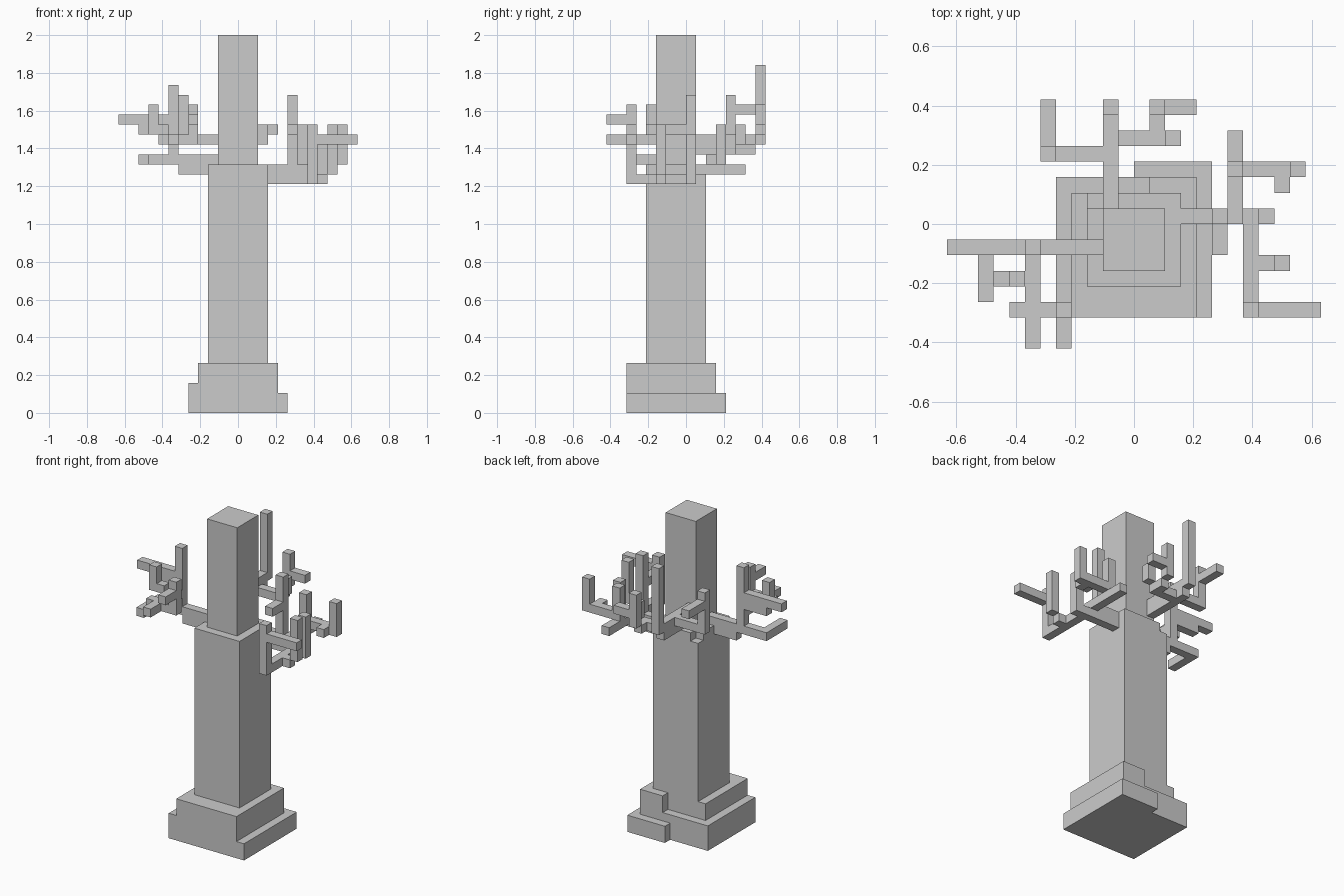
import bpy, bmesh
from mathutils import Vector

if "Cube" in bpy.data.objects:
    bpy.data.objects.remove(bpy.data.objects["Cube"])

U = 2 / 38  # one voxel


def slab(xs, ys, zs):
    return {(x, y, z) for x in range(*xs) for y in range(*ys) for z in range(*zs)}


class Twig:
    """A growing tip, one voxel thick. go() extends it and returns the new tip."""

    def __init__(self, cells, x, y, z):
        self.cells, self.pos = cells, Vector((x, y, z))
        cells.add((x, y, z))

    def go(self, x=0, y=0, z=0):
        steps = max(abs(x), abs(y), abs(z))
        tip = self
        for _ in range(steps):
            tip = Twig(self.cells, *(round(c) for c in tip.pos + Vector((x, y, z)) / steps))
        return tip


# Stepped foot and the two trunk blocks
base = slab((-5, 5), (-6, 3), (0, 2)) | slab((0, 5), (3, 4), (0, 2))
base |= slab((-5, 4), (-6, 3), (2, 3))
base |= slab((-4, 4), (-6, 2), (3, 5)) | slab((1, 4), (2, 3), (3, 5))
trunk = slab((-3, 3), (-4, 2), (5, 25)) - {(-3, 1, 24)}
upper_trunk = slab((-2, 2), (-3, 1), (25, 38))

# Back branch: main limb with tall tip
back_branch = set()
low = Twig(back_branch, -2, 1, 26)
low.go(y=5)
limb = low.go(z=1).go(y=3)
limb.go(y=3).go(z=7)
# left fork
bend = limb.go(x=-4).go(z=3)
bend.go(z=1)
bend.go(y=3)
# right fork
fork = low.go(y=4).go(x=3)
fork.go(x=1, z=1).go(z=1)
bend = fork.go(y=1).go(y=1, z=1).go(z=1)
bend.go(z=2)
bend.go(x=2)

# Right branch: main limb with upright shoots
right_branch = set()
root = Twig(right_branch, 3, 0, 23)
root.go(x=5).go(z=4)
elbow = root.go(z=1).go(x=2)
shoot = elbow.go(z=4)
shoot.go(y=-2)
shoot.go(z=3)
# rear fork
fork = elbow.go(x=1).go(y=3)
fork.go(y=2)
fork.go(z=4)
bend = fork.go(z=1).go(x=3)
bend.go(y=-1)
bend.go(x=1).go(z=3)
# front fork
fork = root.go(x=4).go(y=-3)
fork.go(x=1).go(x=1, z=1).go(z=4)
bend = fork.go(y=-3).go(z=4)
bend.go(z=1)
bend.go(x=4)

# Left branch: main limb with upright shoot and side twigs
left_branch = set()
root = Twig(left_branch, -3, -2, 24)
root.go(x=-3)
limb = root.go(z=1).go(x=-4)
limb.go(x=-3).go(y=-3)
shoot = limb.go(z=2)
shoot.go(z=5)
shoot.go(z=1).go(x=-3)
shoot.go(z=2).go(x=-5)
# front fork
shoot.go(y=-6)
shoot.go(y=-2).go(x=-1, z=1).go(x=-1).go(z=2)
fork = shoot.go(y=-4)
fork.go(x=-1)
bend = fork.go(x=2).go(z=2)
bend.go(z=1)
bend.go(y=-2)

parts = dict(base=base, trunk=trunk, upper_trunk=upper_trunk, back_branch=back_branch,
             right_branch=right_branch, left_branch=left_branch)
solid = set().union(*parts.values())


def skin(name, part):
    """Mesh only the exposed sides of a part, then merge flat areas."""
    bm = bmesh.new()
    cache = {}

    def vert(p):
        if p not in cache:
            cache[p] = bm.verts.new(Vector(p) * U)
        return cache[p]

    for cell in sorted(part):
        for axis in range(3):
            u, v = (axis + 1) % 3, (axis + 2) % 3
            for side in (0, 1):
                near = list(cell)
                near[axis] += 2 * side - 1
                if tuple(near) in solid:
                    continue
                ring = []
                for du, dv in ((0, 0), (1, 0), (1, 1), (0, 1)):
                    p = list(cell)
                    p[axis] += side
                    p[u] += du
                    p[v] += dv
                    ring.append(vert(tuple(p)))
                bm.faces.new(ring if side else ring[::-1])
    bmesh.ops.dissolve_limit(bm, angle_limit=0.01, verts=bm.verts, edges=bm.edges)
    mesh = bpy.data.meshes.new(name)
    bm.to_mesh(mesh)
    bm.free()
    bpy.context.collection.objects.link(bpy.data.objects.new(name, mesh))


for name, part in parts.items():
    skin(name, part)
